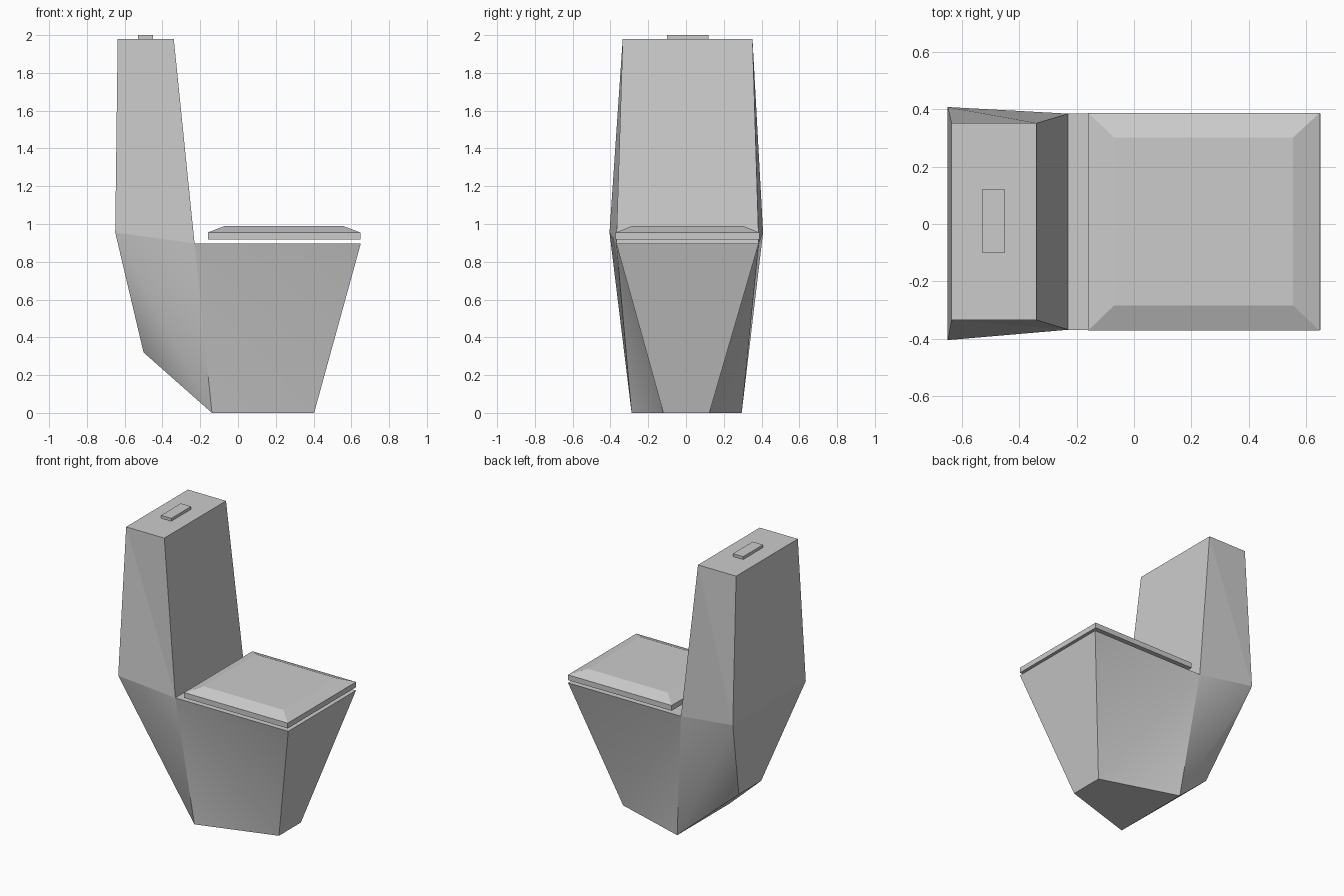
import bpy, bmesh

if "Cube" in bpy.data.objects:
    bpy.data.objects.remove(bpy.data.objects["Cube"])


def finish(bm, name, smooth=False):
    bmesh.ops.recalc_face_normals(bm, faces=bm.faces)
    for f in bm.faces:
        f.smooth = smooth
    me = bpy.data.meshes.new(name)
    bm.to_mesh(me)
    bm.free()
    obj = bpy.data.objects.new(name, me)
    bpy.context.collection.objects.link(obj)
    return obj


def stacked_block(name, layers):
    """Solid from stacked rectangles (x0, x1, y0, y1, z)."""
    bm = bmesh.new()
    rings = [[bm.verts.new(p) for p in ((x0, y0, z), (x1, y0, z), (x1, y1, z), (x0, y1, z))]
             for x0, x1, y0, y1, z in layers]
    for a, b in zip(rings, rings[1:]):
        for i in range(4):
            j = (i + 1) % 4
            bm.faces.new((a[i], a[j], b[j], b[i]))
    bm.faces.new(rings[0][::-1])
    bm.faces.new(rings[-1])
    return finish(bm, name)


# Tank and bowl in one faceted shell: side outline as x, z, y on -y side, y on +y side
outline = [
    (-0.637, 1.98, -0.335, 0.352),  # 0 tank top back
    (-0.34, 1.98, -0.335, 0.352),   # 1 tank top front
    (-0.23, 0.897, -0.369, 0.385),  # 2 tank foot
    (0.65, 0.897, -0.369, 0.385),   # 3 rim front
    (0.403, 0.0, -0.12, 0.124),     # 4 base front
    (-0.138, 0.0, -0.288, 0.295),   # 5 base back
    (-0.50, 0.32, -0.122, 0.126),   # 6 lower back
    (-0.65, 0.955, -0.405, 0.408),  # 7 widest back
]
# Each side is three panels; the diagonals of the tank differ left and right
lower = [(7, 2, 5), (7, 5, 6), (2, 3, 4), (2, 4, 5)]
near_tris = lower + [(7, 0, 2), (0, 1, 2)]
far_tris = lower + [(7, 0, 1), (7, 1, 2)]

bm = bmesh.new()
near = [bm.verts.new((x, y, z)) for x, z, y, _ in outline]
far = [bm.verts.new((x, y, z)) for x, z, _, y in outline]
for i in range(8):
    j = (i + 1) % 8
    bm.faces.new((near[i], near[j], far[j], far[i]))
for side, tris in ((near, near_tris), (far, far_tris)):
    for tri in tris:
        bm.faces.new([side[k] for k in tri])

# Creases everywhere except the diagonals inside the lower panels
for e in bm.edges:
    e.smooth = False
for side in (near, far):
    for a, b in ((7, 5), (2, 4)):
        bm.edges.get((side[a], side[b])).smooth = True
finish(bm, "toilet_body", smooth=True)

# Seat lid with a chamfered top, floating just above the rim
stacked_block("seat_lid", [
    (-0.16, 0.648, -0.372, 0.388, 0.918),
    (-0.16, 0.648, -0.372, 0.388, 0.955),
    (-0.07, 0.555, -0.285, 0.302, 0.99),
])

# Flush button
stacked_block("flush_button", [
    (-0.53, -0.45, -0.10, 0.12, 1.975),
    (-0.53, -0.45, -0.10, 0.12, 2.0),
])
